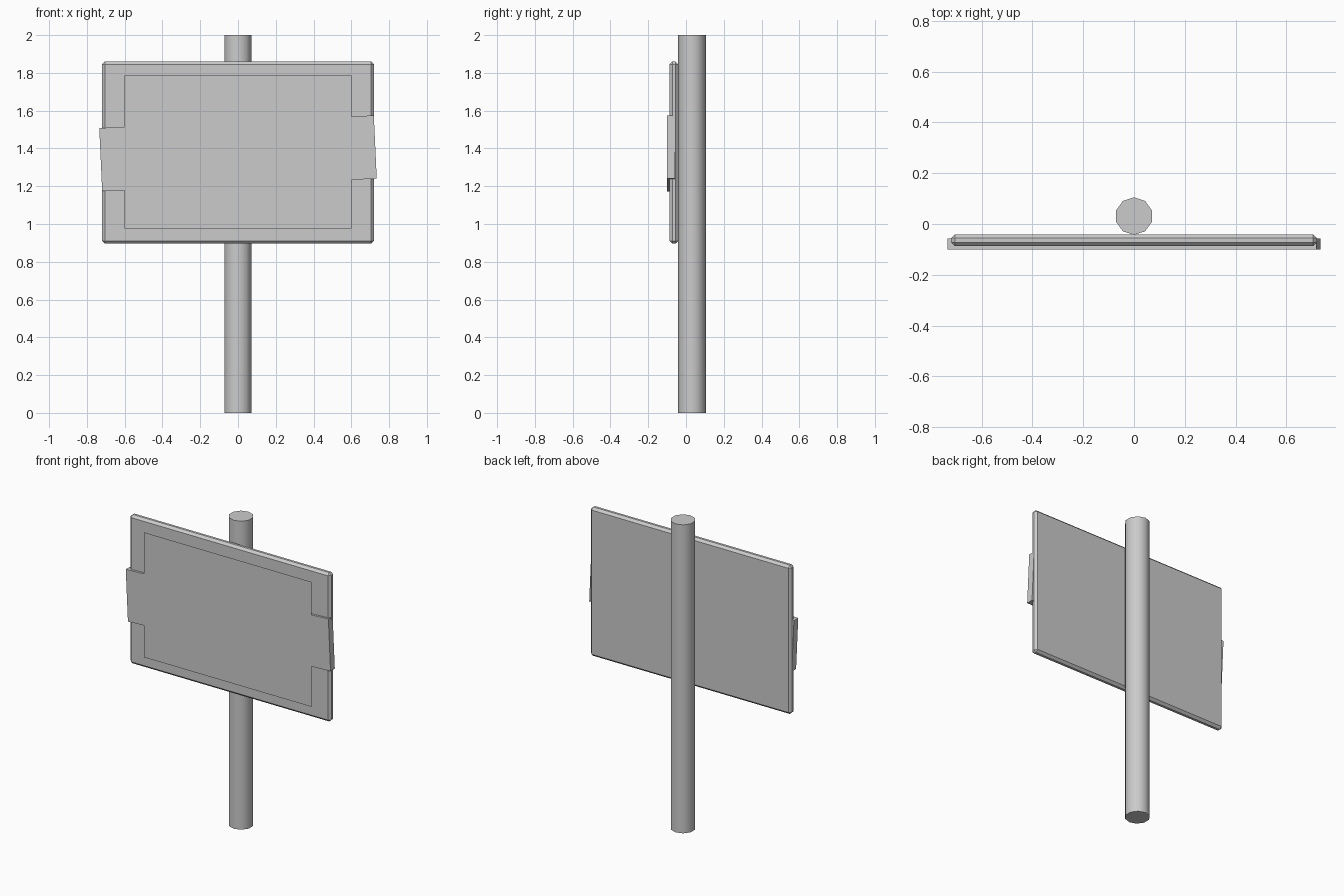
import bpy
import math

if "Cube" in bpy.data.objects:
    bpy.data.objects.remove(bpy.data.objects["Cube"])


def box(name, center, size, tilt=0.0, bevel=0.0):
    bpy.ops.mesh.primitive_cube_add(size=1, location=center)
    ob = bpy.context.object
    ob.name = name
    ob.scale = size
    bpy.ops.object.transform_apply(location=False, rotation=False, scale=True)
    ob.rotation_euler = (0, tilt, 0)
    if bevel:
        mod = ob.modifiers.new("edge_chamfer", 'BEVEL')
        mod.width = bevel
        mod.segments = 1
    return ob


# Ten-sided pole, with a corner pointing straight back
bpy.ops.mesh.primitive_cylinder_add(vertices=10, radius=0.074, depth=2,
                                    location=(0, 0.031, 1))
bpy.context.object.name = "pole"
bpy.ops.object.shade_smooth_by_angle(angle=math.radians(40))

# Chamfered sign board fixed to the front of the pole
box("board", (0, -0.064, 1.378), (1.44, 0.046, 0.965), bevel=0.015)

# Slightly tilted band wrapped across the board, behind the poster
box("band", (0, -0.079, 1.374), (1.455, 0.044, 0.335),
    tilt=-math.atan(0.046))

# Thin poster sheet just in front of the band
bpy.ops.mesh.primitive_plane_add(size=1, location=(0, -0.105, 1.38),
                                 rotation=(math.pi / 2, 0, 0))
poster = bpy.context.object
poster.name = "poster"
poster.scale = (1.2, 0.81, 1)
